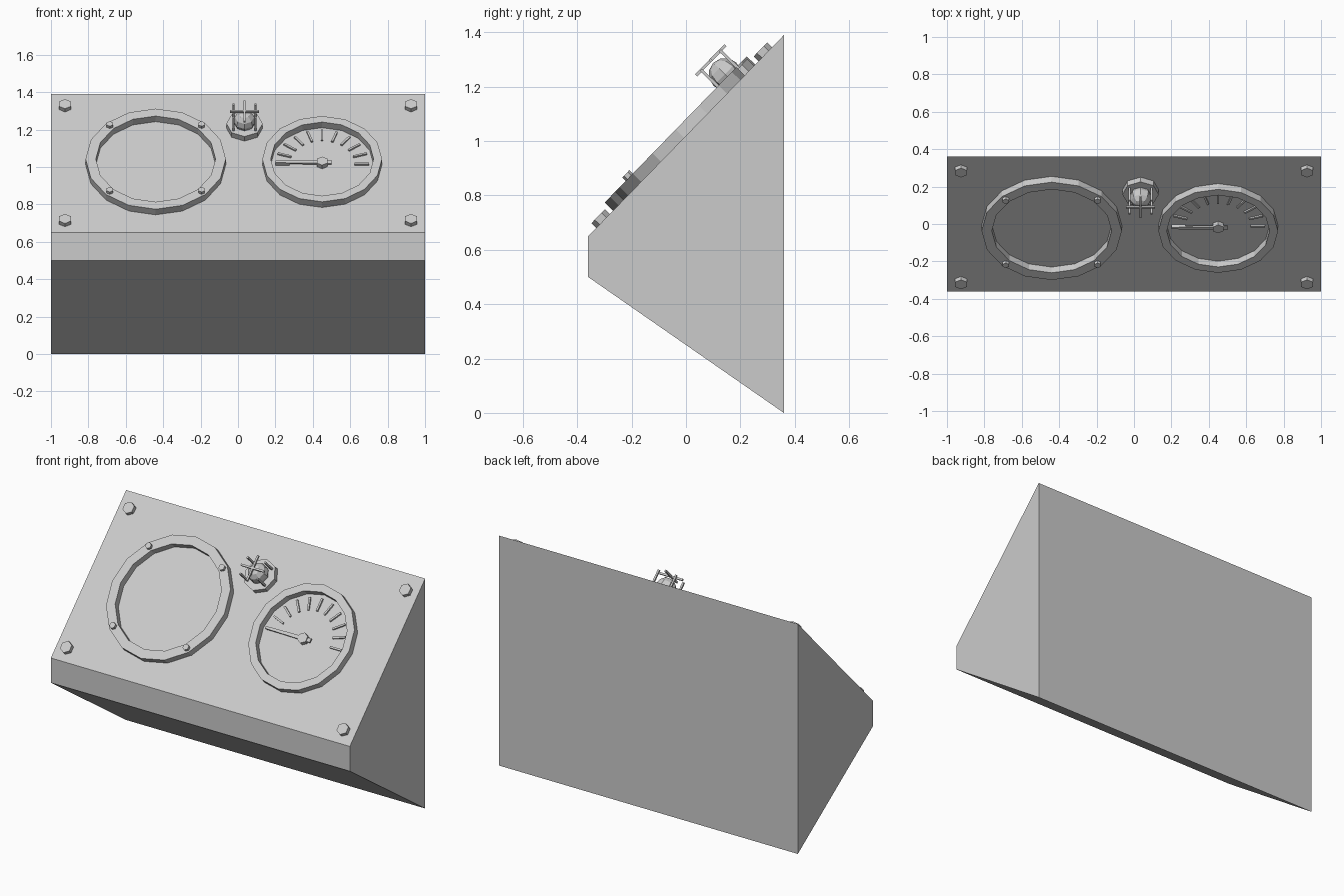
import bpy, bmesh
from math import pi, sin, cos, atan2
from mathutils import Matrix, Vector

default = bpy.data.objects.get("Cube")
if default:
    bpy.data.objects.remove(default, do_unlink=True)

grey = bpy.data.materials.new("plain_grey")
grey.use_nodes = True
colour = (0.6, 0.6, 0.6, 1)
grey.diffuse_color = colour
grey.node_tree.nodes["Principled BSDF"].inputs["Base Color"].default_value = colour

# Frame of the sloping panel: local x across, y up the slope, z outwards
PANEL = Matrix.Translation((0, 0, 1.02)) @ Matrix.Rotation(atan2(0.74, 0.72), 4, "X")


def finish(name, bm, frame=PANEL):
    bmesh.ops.recalc_face_normals(bm, faces=bm.faces[:])
    mesh = bpy.data.meshes.new(name)
    bm.to_mesh(mesh)
    bm.free()
    mesh.materials.append(grey)
    obj = bpy.data.objects.new(name, mesh)
    obj.matrix_world = frame
    bpy.context.collection.objects.link(obj)
    return obj


def prism(name, outline, low, high, frame=PANEL):
    """Extrude a flat outline along local z."""
    bm = bmesh.new()
    rows = [[bm.verts.new((x, y, z)) for x, y in outline] for z in (low, high)]
    for row in rows:
        bm.faces.new(row)
    n = len(outline)
    for i in range(n):
        j = (i + 1) % n
        bm.faces.new((rows[0][i], rows[0][j], rows[1][j], rows[1][i]))
    return finish(name, bm, frame)


def polygon(x, y, radius, sides, turn=0.0):
    return [(x + radius * cos(turn + 2 * pi * i / sides),
             y + radius * sin(turn + 2 * pi * i / sides)) for i in range(sides)]


def box(name, centre, size, turn=0.0):
    bm = bmesh.new()
    place = (Matrix.Translation(centre) @ Matrix.Rotation(turn, 4, "Z")
             @ Matrix.Diagonal((*size, 1)))
    bmesh.ops.create_cube(bm, size=1, matrix=place)
    return finish(name, bm)


def ring(name, x, y, inner, outer, height, sides=16):
    bm = bmesh.new()
    loops = [[bm.verts.new((px, py, z)) for px, py in polygon(x, y, r, sides)]
             for r, z in ((inner, 0), (inner, height), (outer, height), (outer, 0))]
    for a, b in zip(loops, loops[1:] + loops[:1]):
        for i in range(sides):
            j = (i + 1) % sides
            bm.faces.new((a[i], a[j], b[j], b[i]))
    return finish(name, bm)


# Wedge housing: side profile swept across the width
sweep = Matrix(((0, 0, 1, 0), (1, 0, 0, 0), (0, 1, 0, 0), (0, 0, 0, 1)))
prism("housing", [(-0.36, 0.65), (-0.36, 0.5), (0.36, 0), (0.36, 1.39)], -1, 1, sweep)

# Hexagonal corner bolts
for x in (-0.925, 0.925):
    for y in (-0.438, 0.418):
        prism("corner_bolt", polygon(x, y, 0.036, 6, pi / 2), 0, 0.025)

# Large bezel with four small bolts
RIM = 0.043
DIAL_Y = -0.01
ring("large_bezel", -0.44, DIAL_Y, 0.32, 0.375, RIM)
for x, y in polygon(-0.44, DIAL_Y, 0.347, 4, pi / 4):
    prism("bezel_bolt", polygon(x, y, 0.019, 6, pi / 2), RIM, RIM + 0.018)

# Gauge: bezel, scale marks, needle and hub
GAUGE_X = 0.45
ring("gauge_bezel", GAUGE_X, DIAL_Y, 0.275, 0.32, RIM)
for i in range(11):
    a = pi * i / 10
    box("scale_mark", (GAUGE_X + 0.212 * cos(a), DIAL_Y + 0.212 * sin(a), 0.005),
        (0.076, 0.011, 0.01), a)
prism("needle", [(0.2, DIAL_Y - 0.007), (0.5, DIAL_Y - 0.012),
                 (0.5, DIAL_Y + 0.012), (0.2, DIAL_Y + 0.007)], 0.012, 0.022)
prism("needle_hub", polygon(GAUGE_X, DIAL_Y, 0.032, 6, pi / 2), 0, 0.028)

# Caged lamp: octagonal base, faceted bulb, posts and crossed guard bars
LAMP = Vector((0.035, 0.262, 0))
prism("lamp_base", polygon(LAMP.x, LAMP.y, 0.097, 8), 0, 0.035)
bm = bmesh.new()
bmesh.ops.create_uvsphere(bm, u_segments=8, v_segments=6, radius=0.06,
                          matrix=Matrix.Translation(LAMP + Vector((0, 0, 0.055))))
finish("lamp_bulb", bm)
for sx in (-1, 1):
    for sy in (-1, 1):
        box("guard_post", LAMP + Vector((0.058 * sx, 0.05 * sy, 0.08)),
            (0.011, 0.011, 0.1))
for turn in (0, pi / 2):
    box("guard_bar", LAMP + Vector((0, 0, 0.128)), (0.155, 0.011, 0.011), turn)
